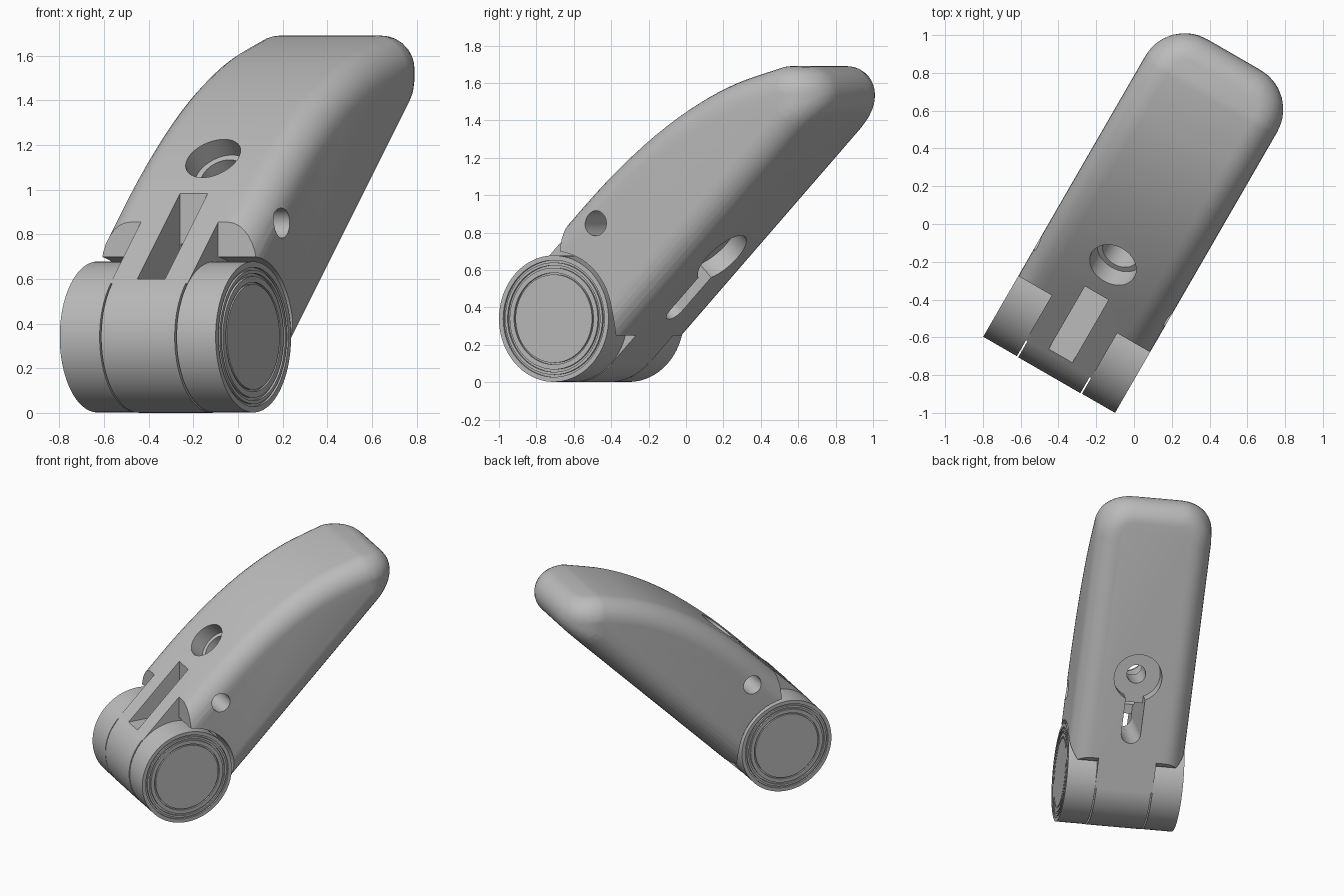
import bpy, bmesh, math
from mathutils import Vector, Matrix

if "Cube" in bpy.data.objects:
    bpy.data.objects.remove(bpy.data.objects["Cube"])

# Local frame: u across the hinge, v along the arm, z up; turned -30 degrees at the end
UL, UR, UM = -0.393, 0.413, 0.01
HV, HZ, HR = -0.578, 0.34, 0.34          # hinge axis and radius
S = math.sqrt(0.5)

grey = bpy.data.materials.new("plain_grey")
grey.diffuse_color = (0.5, 0.5, 0.5, 1)
grey.use_nodes = True
grey.node_tree.nodes["Principled BSDF"].inputs["Base Color"].default_value = grey.diffuse_color


def finish(name, bm):
    bmesh.ops.recalc_face_normals(bm, faces=bm.faces[:])
    me = bpy.data.meshes.new(name)
    bm.to_mesh(me)
    bm.free()
    me.materials.append(grey)
    ob = bpy.data.objects.new(name, me)
    bpy.context.collection.objects.link(ob)
    return ob


def prism(name, pts, u0, u1):
    bm = bmesh.new()
    f = bm.faces.new([bm.verts.new((u0, v, z)) for v, z in pts])
    ext = bmesh.ops.extrude_face_region(bm, geom=[f])["geom"]
    bmesh.ops.translate(bm, vec=(u1 - u0, 0, 0),
                        verts=[g for g in ext if isinstance(g, bmesh.types.BMVert)])
    return finish(name, bm)


def rod(name, p0, p1, r, n=64):
    p0, p1 = Vector(p0), Vector(p1)
    d = p1 - p0
    m = Matrix.Translation((p0 + p1) / 2) @ d.to_track_quat('Z', 'Y').to_matrix().to_4x4()
    bm = bmesh.new()
    bmesh.ops.create_cone(bm, cap_ends=True, segments=n, radius1=r, radius2=r,
                          depth=d.length, matrix=m)
    return finish(name, bm)


def lathe(name, profile):
    bm = bmesh.new()
    vs = [bm.verts.new((u, HV, HZ + r)) for r, u in profile]
    es = [bm.edges.new(p) for p in zip(vs, vs[1:])]
    bmesh.ops.spin(bm, geom=vs + es, cent=(0, HV, HZ), axis=(1, 0, 0),
                   angle=math.tau, steps=96, use_duplicate=False)
    bmesh.ops.remove_doubles(bm, verts=bm.verts[:], dist=1e-5)
    return finish(name, bm)


def cut(ob, cutter, keep=False):
    m = ob.modifiers.new("cut", 'BOOLEAN')
    m.operation, m.solver, m.object = 'DIFFERENCE', 'EXACT', cutter
    bpy.context.view_layer.objects.active = ob
    bpy.ops.object.modifier_apply(modifier=m.name)
    if not keep:
        bpy.data.objects.remove(cutter)


# Arm: hull of small balls set along the inset side profile
R = 0.15


def half(v):
    return 0.253 if v < 0.801 else 0.163 + math.sqrt(max(0, 0.0081 - (v - 0.801) ** 2))


centres = [(-1.0, 0.187), (-1.0, -0.351)]
P0, P1, P2 = Vector((-0.45, 0.949)), Vector((0.291, 1.69)), Vector((0.95, 1.69))
for i in range(21):
    t = i / 20
    p = P0 * (1 - t) ** 2 + P1 * 2 * t * (1 - t) + P2 * t * t
    d = ((P1 - P0) * (1 - t) + (P2 - P1) * t).normalized()
    q = p + Vector((d.y, -d.x)) * R
    if q.x < 0.80:
        centres.append((q.x, q.y))
for i in range(7):
    v = 0.801 + 0.09 * math.sin(i * math.pi / 12)
    centres += [(v, 1.54), (v, min(1.54, v + 0.649))]
bm = bmesh.new()
for v, z in centres:
    for side in (-1, 1):
        u = UM + side * half(v)
        for a in range(9):
            lat = a * math.pi / 16
            for b in range(1 if a == 8 else 32):
                lon = b * math.tau / 32
                bm.verts.new((u + side * R * math.sin(lat),
                              v + R * math.cos(lat) * math.cos(lon),
                              z + R * math.cos(lat) * math.sin(lon)))
bmesh.ops.remove_doubles(bm, verts=bm.verts[:], dist=0.0005)
bmesh.ops.convex_hull(bm, input=bm.verts[:])
bmesh.ops.delete(bm, geom=[v for v in bm.verts if not v.link_faces], context='VERTS')
bmesh.ops.dissolve_limit(bm, angle_limit=math.radians(0.2),
                         verts=bm.verts[:], edges=bm.edges[:])
res = bmesh.ops.bisect_plane(bm, geom=bm.verts[:] + bm.edges[:] + bm.faces[:],
                             plane_co=(0, HV, HZ), plane_no=(0, -S, -S), clear_outer=True)
bmesh.ops.holes_fill(bm, edges=[e for e in bm.edges if e.is_boundary], sides=0)
arm = finish("arm", bm)

# Clearance for the outer knuckles
clear = [(-1.4, 1.4), (-0.545, 1.4)]
for i in range(25):
    a = math.radians(84.7 - i * (84.7 + 14.5) / 24)
    clear.append((HV + 0.36 * math.cos(a), HZ + 0.36 * math.sin(a)))
clear += [(0.2, 0.25), (0.2, -0.3), (-1.4, -0.3)]
cut(arm, prism("clear_left", clear, -1, -0.188))
cut(arm, prism("clear_right", clear, 0.212, 1))


# Point in the frame of the sloping underside: s along it, d deep
def under(s, d):
    return (0.23 + (s - d) * S, 0.667 + (s + d) * S)


def bore(r, s, d0, d1):
    return rod("bore", (0.012, *under(s, d0)), (0.012, *under(s, d1)), r)


# Stepped screw bore with round recess below
for r, d0, d1 in ((0.13, 0.56, 0.95), (0.10, 0.32, 0.75), (0.065, -0.2, 0.5), (0.165, -0.2, 0.10)):
    cut(arm, bore(r, 0, d0, d1))
# Keyhole slot in the underside
cut(arm, prism("keyhole", [under(-0.40, -0.2), under(0, -0.2), under(0, 0.10), under(-0.2, 0.10),
                           under(-0.2, 0.52), under(-0.40, 0.52)], -0.055, 0.079))
cut(arm, bore(0.067, -0.40, -0.2, 0.52))
# Cross hole through both sides
cut(arm, rod("cross_hole", (-1, -0.32, 0.85), (1, -0.32, 0.85), 0.067))

# Middle knuckle, and the top slot through it and the arm
middle = rod("middle_knuckle", (-0.178, HV, HZ), (0.202, HV, HZ), HR - 0.0005, 96)
slot = prism("slot", [(-1.3, 0.6), (-0.415, 0.6), (-0.415, 1.4), (-1.3, 1.4)], -0.06, 0.084)
cut(middle, slot, True)
cut(arm, slot)


# Outer knuckles with ringed end faces
def knuckle(name, uo, ui):
    k = math.copysign(0.012, ui - uo)
    prof = [(0, ui), (HR - 0.002, ui), (HR - 0.002, uo)]
    for ra, rb in ((0.312, 0.300), (0.285, 0.272), (0.245, 0.236)):
        prof += [(ra, uo), (ra, uo + k), (rb, uo + k), (rb, uo)]
    return lathe(name, prof + [(0, uo)])


parts = [arm, middle, knuckle("left_knuckle", UL, -0.187), knuckle("right_knuckle", UR, 0.211),
         rod("hinge_pin", (-0.3, HV, HZ), (0.3, HV, HZ), 0.2)]

for ob in parts:
    ob.data.transform(Matrix.Rotation(math.radians(-30), 4, 'Z'))
    bpy.ops.object.select_all(action='DESELECT')
    ob.select_set(True)
    bpy.context.view_layer.objects.active = ob
    bpy.ops.object.shade_smooth_by_angle(angle=math.radians(30))
